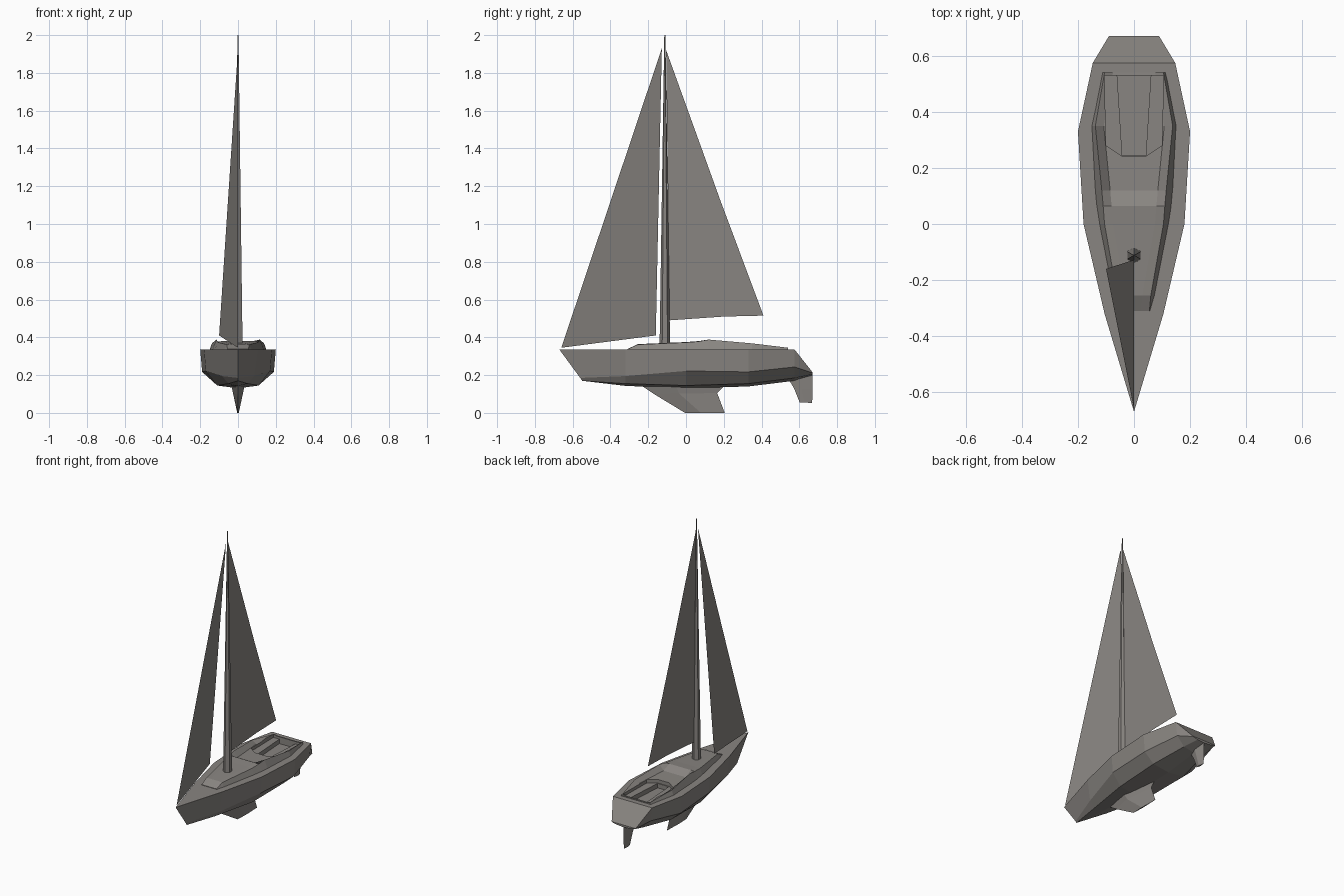
import bpy, bmesh
from mathutils import Vector

cube = bpy.data.objects.get("Cube")
if cube:
    bpy.data.objects.remove(cube, do_unlink=True)

grey = bpy.data.materials.new("warm grey")
grey.use_nodes = True
COLOUR = (0.25, 0.235, 0.22, 1)
grey.diffuse_color = COLOUR
grey.node_tree.nodes["Principled BSDF"].inputs["Base Color"].default_value = COLOUR


def finish(name, bm):
    """Clean the mesh and link it as a flat-shaded object."""
    bmesh.ops.remove_doubles(bm, verts=bm.verts, dist=0.0002)
    bmesh.ops.recalc_face_normals(bm, faces=bm.faces)
    mesh = bpy.data.meshes.new(name)
    bm.to_mesh(mesh)
    bm.free()
    mesh.materials.append(grey)
    obj = bpy.data.objects.new(name, mesh)
    bpy.context.collection.objects.link(obj)
    return obj


def loft(name, halves, start_cap=True, end_cap=True):
    """Skin mirrored half sections, each running from top centre to bottom centre."""
    bm = bmesh.new()
    rings = []
    for half in halves:
        ring = half + [(-x, y, z) for x, y, z in half[-2:0:-1]]
        rings.append([bm.verts.new(p) for p in ring])
    n = len(rings[0])
    for a, b in zip(rings, rings[1:]):
        for i in range(n):
            j = (i + 1) % n
            bm.faces.new((a[i], a[j], b[j], b[i]))
    if start_cap:
        bm.faces.new(rings[0])
    if end_cap:
        bm.faces.new(rings[-1])
    return finish(name, bm)


def sheet(name, points):
    bm = bmesh.new()
    bm.faces.new([bm.verts.new(p) for p in points])
    return finish(name, bm)


def prism(name, half_outline, low, high):
    """Upright mirrored prism."""
    outline = half_outline + [(-x, y) for x, y in reversed(half_outline)]
    bm = bmesh.new()
    base = bm.faces.new([bm.verts.new((x, y, low)) for x, y in outline])
    top = bmesh.ops.extrude_face_region(bm, geom=[base])["geom"]
    moved = [v for v in top if isinstance(v, bmesh.types.BMVert)]
    bmesh.ops.translate(bm, verts=moved, vec=Vector((0, 0, high - low)))
    return finish(name, bm)


# Hull: bow stem, three body stations, deck end and transom foot
SHEER = 0.335


def station(y, sheer, chine, chine_z, bilge, bilge_z, keel_z, top=SHEER):
    return [(0, y, top), (sheer, y, top), (chine, y, chine_z),
            (bilge, y, bilge_z), (0, y, keel_z)]


bow = [(0, -.67, SHEER), (0, -.67, SHEER), (0, -.56, .185),
       (0, -.55, .17), (0, -.55, .17)]
hull = loft("hull", [
    bow,
    station(-.32, .105, .085, .195, .05, .155, .143),
    station(0, .18, .17, .222, .11, .145, .13),
    station(.33, .2, .19, .217, .12, .155, .14),
    station(.575, .147, .135, .243, .08, .185, .17),
    station(.67, .09, .088, .212, .05, .204, .2, .215),
], start_cap=False)


# Cabin trunk running aft into the cockpit coamings
def trunk_station(y, base, edge, edge_z, centre_z):
    return [(0, y, centre_z), (edge - .03, y, centre_z), (edge, y, edge_z),
            (base, y, .33), (0, y, .33)]


cabin = loft("cabin_and_coamings", [
    trunk_station(-.31, .06, .055, .338, .338),
    trunk_station(-.255, .075, .06, .362, .364),
    trunk_station(0, .125, .105, .373, .375),
    trunk_station(.065, .135, .11, .378, .38),
    trunk_station(.12, .14, .115, .388, .352),
    trunk_station(.35, .152, .138, .368, .347),
    trunk_station(.54, .115, .105, .345, .34),
])

# Cockpit: shallow seat recess with a deeper foot well
cutters = [
    prism("seat_cutter", [(.105, .53), (.1, .28), (.04, .24)], .325, .5),
    prism("well_cutter", [(.06, .53), (.042, .245)], .295, .5),
]
for body in (hull, cabin):
    for cutter in cutters:
        cut = body.modifiers.new("cockpit", 'BOOLEAN')
        cut.operation = 'DIFFERENCE'
        cut.solver = 'EXACT'
        cut.object = cutter
    bpy.context.view_layer.objects.active = body
    for cut in list(body.modifiers):
        bpy.ops.object.modifier_apply(modifier=cut.name)
for cutter in cutters:
    bpy.data.objects.remove(cutter, do_unlink=True)

# Mast: tapering six-sided spar
bm = bmesh.new()
bmesh.ops.create_cone(bm, cap_ends=True, segments=6, radius1=.028,
                      radius2=.003, depth=1.65)
bmesh.ops.translate(bm, verts=bm.verts, vec=Vector((0, -.112, 1.175)))
finish("mast", bm)

# Sails
sheet("foresail", [(0, -.66, .345), (-.1, -.16, .41), (0, -.128, 1.93)])
sheet("mainsail", [(0, -.088, .49), (0, .2, .51), (0, .41, .515),
                   (0, .18, 1.13), (0, -.105, 1.92)])


# Fins: wedge sections stacked from root to tip
def fin(name, levels):
    """Each level gives front y, back y, half thickness, front z and back z."""
    bm = bmesh.new()
    rings = []
    for front, back, thick, zf, zb in levels:
        mid_y, mid_z = front * .6 + back * .4, zf * .6 + zb * .4
        rings.append([bm.verts.new(p) for p in (
            (0, front, zf), (thick, mid_y, mid_z),
            (0, back, zb), (-thick, mid_y, mid_z))])
    for a, b in zip(rings, rings[1:]):
        for i in range(4):
            j = (i + 1) % 4
            bm.faces.new((a[i], a[j], b[j], b[i]))
    bm.faces.new(rings[0])
    bm.faces.new(rings[-1])
    return finish(name, bm)


fin("keel", [(-.23, .21, .035, .14, .15), (-.17, .165, .026, .1, .105),
             (-.005, .205, .004, 0, 0)])
fin("rudder", [(.545, .67, .014, .175, .215), (.572, .67, .012, .13, .13),
               (.602, .668, .006, .055, .053)])
